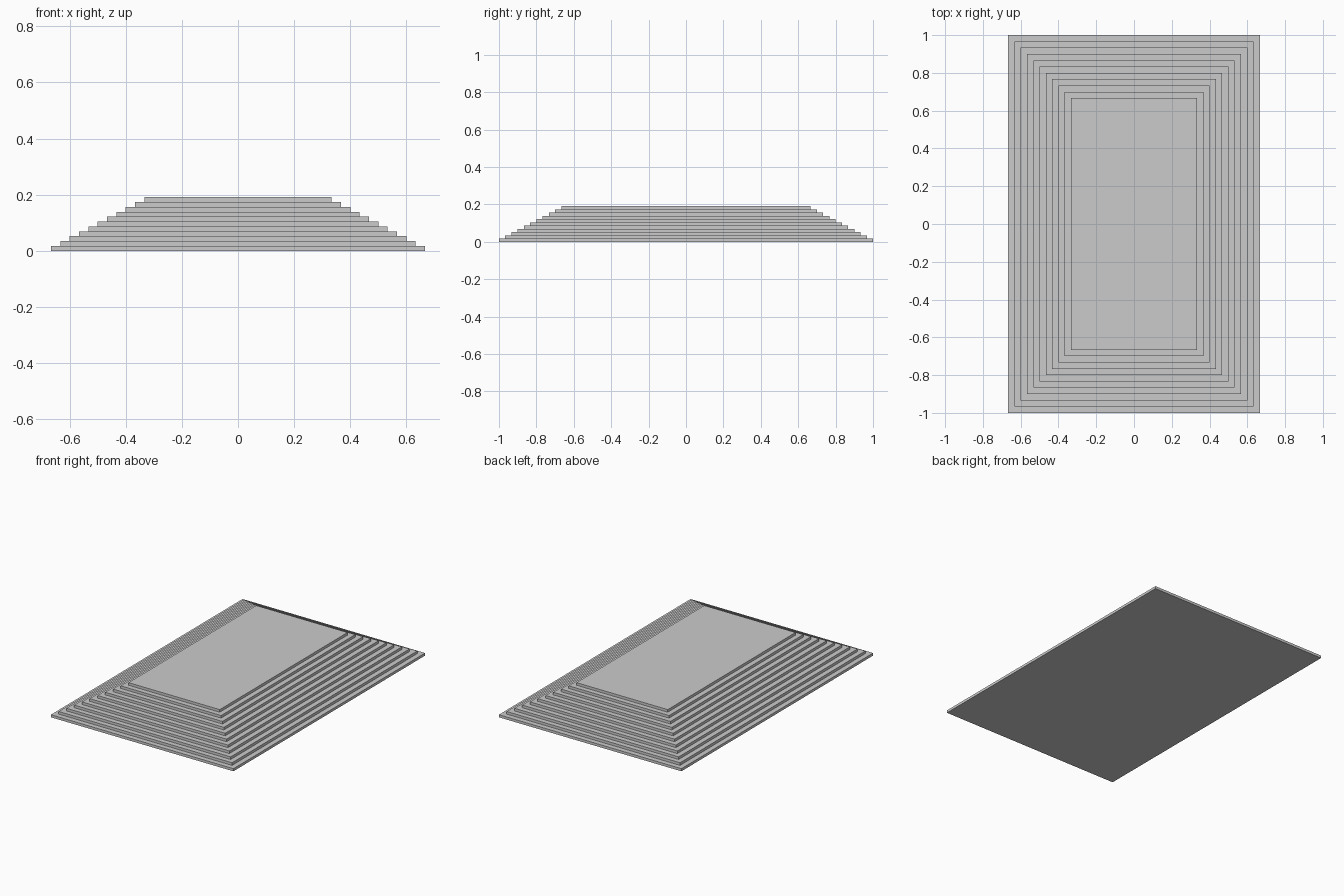
import bpy

if "Cube" in bpy.data.objects:
    bpy.data.objects.remove(bpy.data.objects["Cube"])

LAYERS = 11
STEP = 1 / 30            # tread depth on every side
RISE = 0.191 / LAYERS    # height of one layer


def add_slab(name, half_x, half_y, z0, height):
    bpy.ops.mesh.primitive_cube_add(size=1, location=(0, 0, z0 + height / 2))
    slab = bpy.context.object
    slab.name = name
    slab.scale = (2 * half_x, 2 * half_y, height)
    bpy.ops.object.transform_apply(location=False, rotation=False, scale=True)


# Stepped platform: each slab is inset by one tread from the one below
for i in range(LAYERS):
    add_slab(f"step_{i + 1:02d}", 2 / 3 - i * STEP, 1 - i * STEP, i * RISE, RISE)
